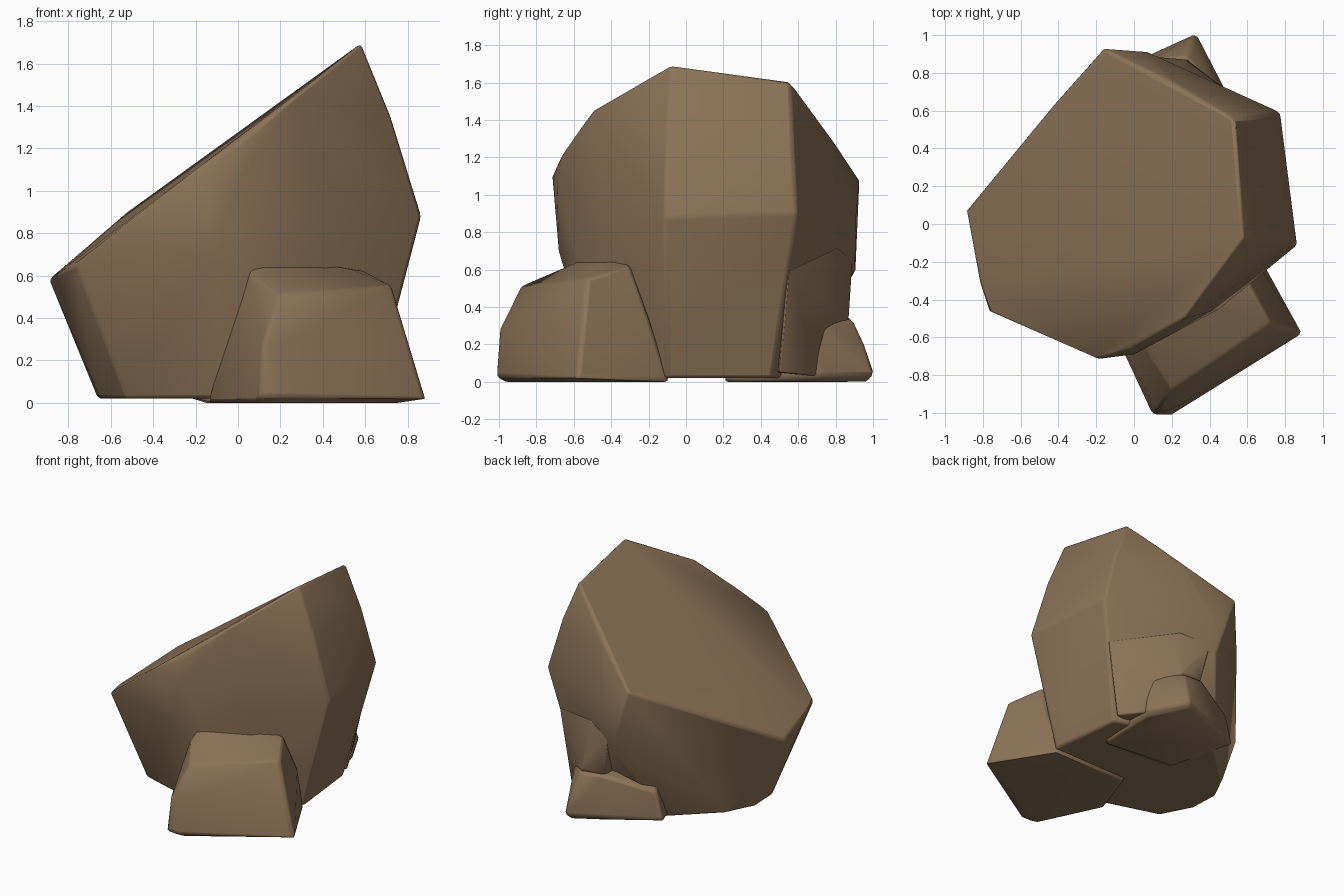
import bpy, bmesh, math

old = bpy.data.objects.get("Cube")
if old:
    bpy.data.objects.remove(old, do_unlink=True)

stone = bpy.data.materials.new("brown_stone")
stone.use_nodes = True
colour = (0.26, 0.17, 0.095, 1)
stone.diffuse_color = colour
stone.node_tree.nodes["Principled BSDF"].inputs["Base Color"].default_value = colour
stone.node_tree.nodes["Principled BSDF"].inputs["Roughness"].default_value = 0.9


def rock(name, points, bevel):
    """Chiselled rock: hull of its corner points, softened edges."""
    bm = bmesh.new()
    for p in points:
        bm.verts.new(p)
    bmesh.ops.convex_hull(bm, input=bm.verts)
    loose = [v for v in bm.verts if not v.link_faces]
    bmesh.ops.delete(bm, geom=loose, context="VERTS")
    bmesh.ops.dissolve_limit(bm, angle_limit=math.radians(4),
                             verts=bm.verts, edges=bm.edges)
    bmesh.ops.recalc_face_normals(bm, faces=bm.faces)
    mesh = bpy.data.meshes.new(name)
    bm.to_mesh(mesh)
    bm.free()
    mesh.materials.append(stone)
    ob = bpy.data.objects.new(name, mesh)
    bpy.context.collection.objects.link(ob)
    mod = ob.modifiers.new("worn_edges", "BEVEL")
    mod.width = bevel
    mod.segments = 2
    bpy.ops.object.select_all(action="DESELECT")
    ob.select_set(True)
    bpy.context.view_layer.objects.active = ob
    bpy.ops.object.shade_smooth_by_angle(angle=math.radians(50))
    return ob


def ring(z, outline):
    return [(x, y, z) for x, y in outline]


# Boulder: slanted top outline (x, y, drop below the slope), belt and base
slope = [(-.89, .07, 0), (-.82, -.31, 0), (-.77, -.46, .02), (-.19, -.715, 0),
         (0, -.66, .03), (.27, -.5, 0), (.58, -.08, -.01), (.53, .56, .04),
         (.2, .76, .08), (-.16, .93, .05), (-.4, .66, .02),
         (-.52, 0, -.04), (-.2, .1, -.015)]
top = [(x, y, 1.25 + .75 * x - drop) for x, y, drop in slope]
belt = [(.865, -.11, .88), (.775, .59, .9), (.72, -.1, 1.35), (.66, .57, 1.3),
        (.07, .91, .9), (0, .91, .6), (.45, -.45, .8), (-.1, -.68, .7),
        (0, -.69, 1.05), (.76, -.08, .44), (.68, .52, .44)]
base = ring(.02, [(-.66, .1), (-.65, -.12), (-.53, -.35), (-.1, -.48), (.3, -.42),
                  (.64, -.1), (.58, .46), (.2, .6), (-.25, .6), (-.55, .32)])
rock("boulder", top + belt + base, .02)

# Front foot stone, flaring back into the boulder
front = ring(0, [(-.14, -.5), (.08, -.96), (.2, -.97), (.75, -.6), (.62, -.09),
                 (0, -.1)])
front += [(.89, -.58, .02), (.1, -1.01, .03), (.2, -1.01, .03), (.12, -1, .27),
          (.2, -.98, .27), (.2, -.88, .51), (.73, -.53, .55), (.06, -.66, .6),
          (.6, -.3, .62), (.53, -.4, .63), (.05, -.4, .72), (.65, -.2, .35)]
rock("front_foot", front, .02)

# Back foot stone, low and wide
back = ring(0, [(.45, .68), (.31, .97), (.12, .86), (-.15, .68), (-.12, .25), (.45, .2)])
back += [(.48, .72, .03), (.33, 1.01, .03), (.31, .96, .18), (.28, .89, .33),
         (.1, .87, .35), (.46, .68, .33), (-.31, .72, .05), (-.25, .72, .26),
         (-.1, .5, .36), (.45, .4, .36)]
rock("back_foot", back, .02)

# Sloping shoulder joining the back foot to the boulder wall
shoulder = [(.47, .7, .03), (.46, .69, .35), (.58, .5, .05), (.7, .545, .6),
            (.28, .87, .35), (.25, .81, .72), (.1, .86, .36), (.04, .89, .66),
            (.1, .4, .05), (.1, .4, .6)]
rock("back_shoulder", shoulder, .01)
